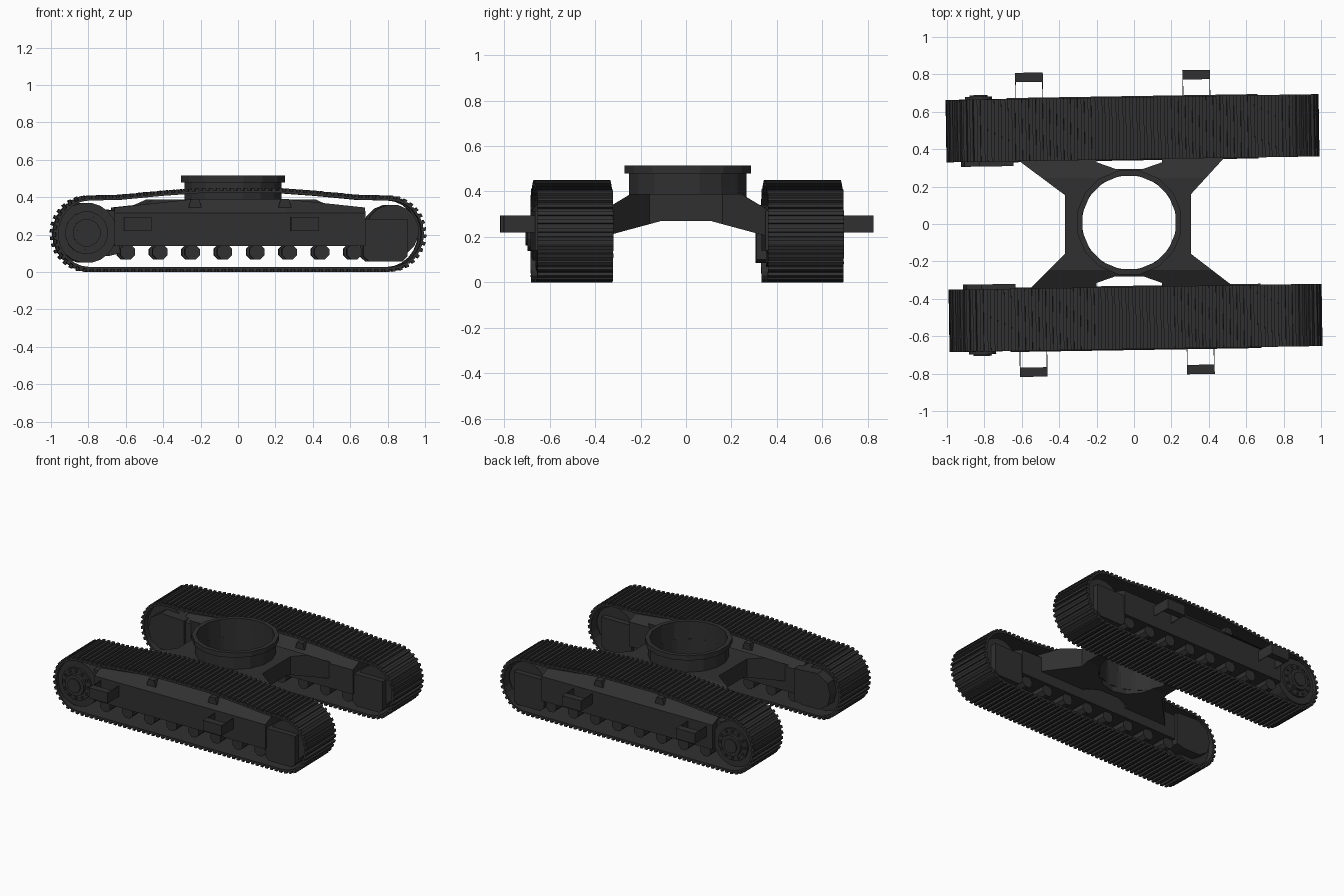
import bpy, bmesh, math
from mathutils import Matrix, Vector

if "Cube" in bpy.data.objects:
    bpy.data.objects.remove(bpy.data.objects["Cube"])

steel = bpy.data.materials.new("dark_steel")
steel.diffuse_color = (0.03, 0.03, 0.03, 1)
steel.use_nodes = True
steel.node_tree.nodes["Principled BSDF"].inputs["Base Color"].default_value = steel.diffuse_color

TURN = Matrix.Rotation(0.016, 4, 'Z')      # the tracks sit slightly turned
CY = 0.507                                 # track centre distance
HW = 0.1665                                # half track width


def finish(bm, name, matrix=Matrix()):
    bmesh.ops.transform(bm, matrix=matrix, verts=bm.verts)
    bmesh.ops.recalc_face_normals(bm, faces=bm.faces)
    mesh = bpy.data.meshes.new(name)
    bm.to_mesh(mesh)
    bm.free()
    mesh.materials.append(steel)
    obj = bpy.data.objects.new(name, mesh)
    bpy.context.collection.objects.link(obj)
    return obj


def box(bm, x0, x1, y0, y1, z0, z1):
    m = Matrix.Translation(((x0 + x1) / 2, (y0 + y1) / 2, (z0 + z1) / 2)) @ \
        Matrix.Diagonal((x1 - x0, y1 - y0, z1 - z0, 1))
    bmesh.ops.create_cube(bm, size=1, matrix=m)


def disc(bm, x, z, r, y0, y1, sides, r2=None):
    m = Matrix.Translation((x, (y0 + y1) / 2, z)) @ Matrix.Rotation(-math.pi / 2, 4, 'X') \
        @ Matrix.Rotation(math.pi / sides, 4, 'Z')
    bmesh.ops.create_cone(bm, cap_ends=True, segments=sides, radius1=r,
                          radius2=r if r2 is None else r2, depth=y1 - y0, matrix=m)


def prism_xz(bm, pts, y0, y1):
    a = [bm.verts.new((x, y0, z)) for x, z in pts]
    b = [bm.verts.new((x, y1, z)) for x, z in pts]
    bm.faces.new(a)
    bm.faces.new(b)
    for i in range(len(pts)):
        j = (i + 1) % len(pts)
        bm.faces.new((a[i], a[j], b[j], b[i]))


def belt_path():
    def arc(cx, a0):
        return [Vector((cx + 0.181 * math.cos(a0 + math.pi * i / 12), 0,
                        0.205 + 0.191 * math.sin(a0 + math.pi * i / 12))) for i in range(13)]
    top = [(0.65, 0.398), (0.42, 0.42), (0.2, 0.436), (-0.2, 0.436), (-0.42, 0.42), (-0.65, 0.398)]
    return arc(0.803, -math.pi / 2) + [Vector((x, 0, z)) for x, z in top] + arc(-0.803, math.pi / 2)


def build_belt(bm):
    pts = belt_path()
    n = len(pts)
    rings = []
    for i, p in enumerate(pts):
        t = (pts[(i + 1) % n] - pts[i - 1]).normalized()
        inner = p - Vector((t.z, 0, -t.x)) * 0.013
        rings.append([bm.verts.new((q.x, y, q.z)) for q, y in
                      ((p, -HW), (p, HW), (inner, HW), (inner, -HW))])
    for i in range(n):
        a, b = rings[i], rings[(i + 1) % n]
        for k in range(4):
            bm.faces.new((a[k], a[(k + 1) % 4], b[(k + 1) % 4], b[k]))
    # grouser bars at even distances along the loop
    lengths = [(pts[(i + 1) % n] - pts[i]).length for i in range(n)]
    count = 118
    step = sum(lengths) / count
    i, start = 0, 0.0
    for k in range(count):
        d = (k + 0.5) * step
        while d > start + lengths[i]:
            start += lengths[i]
            i += 1
        t = (pts[(i + 1) % n] - pts[i]).normalized()
        nrm = Vector((t.z, 0, -t.x))
        c = pts[i] + t * (d - start) + nrm * 0.005
        m = Matrix((t, (0, 1, 0), nrm)).transposed().to_4x4()
        m = Matrix.Translation(c) @ m @ Matrix.Diagonal((0.018, HW * 2, 0.018, 1))
        bmesh.ops.create_cube(bm, size=1, matrix=m)


def build_frame(bm):
    # long beam with a sloped, slightly arched roof
    rows = []
    for x, top in ((-0.67, 0.345), (-0.25, 0.39), (0.25, 0.39), (0.67, 0.345)):
        rows.append([bm.verts.new((x, y, z)) for y, z in
                     ((-0.172, 0.14), (0.172, 0.14), (0.172, 0.315), (0.1, top), (-0.1, top), (-0.172, 0.315))])
    for a, b in zip(rows, rows[1:]):
        for k in range(6):
            bm.faces.new((a[k], a[(k + 1) % 6], b[(k + 1) % 6], b[k]))
    bm.faces.new(rows[0])
    bm.faces.new(rows[-1])
    # small carrier blocks on the roof
    for x in (-0.24, 0.24):
        prism_xz(bm, [(x - 0.035, 0.345), (x + 0.035, 0.345), (x + 0.022, 0.39), (x - 0.022, 0.39)], -0.15, 0.15)


def build_rollers(bm):
    for i in range(8):
        disc(bm, -0.6 + i * 0.173, 0.107, 0.043, -0.15, 0.15, 8)


def build_sprocket(bm):
    disc(bm, -0.82, 0.21, 0.162, -0.12, 0.145, 20)
    disc(bm, -0.82, 0.21, 0.115, 0.145, 0.16, 16)
    disc(bm, -0.82, 0.21, 0.075, 0.16, 0.182, 12)
    disc(bm, -0.82, 0.21, 0.05, 0.182, 0.19, 12)
    for i in range(12):
        a = i * math.pi / 6
        disc(bm, -0.82 + 0.095 * math.cos(a), 0.21 + 0.095 * math.sin(a), 0.01, 0.158, 0.168, 6)
    # link between drive and beam
    box(bm, -0.74, -0.66, -0.12, 0.12, 0.14, 0.33)


def build_motor_cover(bm):
    prism_xz(bm, [(-0.64, 0.1), (-0.64, 0.33), (-0.82, 0.34), (-0.9, 0.29), (-0.92, 0.21),
                  (-0.9, 0.13), (-0.83, 0.085), (-0.7, 0.085)], -0.192, -0.1)


def build_idler(bm):
    disc(bm, 0.815, 0.22, 0.142, -0.12, 0.12, 16)
    prism_xz(bm, [(0.66, 0.085), (0.69, 0.057), (0.87, 0.057), (0.895, 0.085),
                  (0.895, 0.285), (0.66, 0.285)], -0.16, 0.16)


def build_steps(bm):
    for x in (-0.549, 0.345):
        box(bm, x - 0.074, x + 0.074, 0.256, 0.306, 0.22, 0.295)
        for e in (-0.072, 0.072):
            box(bm, x + e - 0.002, x + e + 0.002, 0.165, 0.26, 0.22, 0.295)


PARTS = {"track_belt": build_belt, "track_frame": build_frame, "rollers": build_rollers,
         "drive_sprocket": build_sprocket, "motor_cover": build_motor_cover,
         "idler": build_idler, "steps": build_steps}
for side, label in ((-1, "front"), (1, "back")):
    place = Matrix.Translation((0, 0.005, 0)) @ TURN @ Matrix.Diagonal((1, side, 1, 1)) \
        @ Matrix.Translation((0, CY, 0))
    for name, build in PARTS.items():
        bm = bmesh.new()
        build(bm)
        finish(bm, label + "_" + name, place)

# centre frame: X-shaped slab whose legs slope down to the tracks
outline = [(-0.37, -0.16), (-0.545, -0.335), (-0.6, -0.39), (-0.2, -0.39), (-0.2, -0.315), (-0.1, -0.28),
           (0.05, -0.28), (0.15, -0.315), (0.15, -0.39), (0.6, -0.39), (0.52, -0.325), (0.305, -0.16),
           (0.305, 0.16), (0.465, 0.335), (0.52, 0.39), (0.15, 0.39), (0.15, 0.33), (0.05, 0.295),
           (-0.1, 0.295), (-0.2, 0.33), (-0.2, 0.39), (-0.68, 0.39), (-0.605, 0.33), (-0.37, 0.155)]
bm = bmesh.new()
lower = bm.faces.new([bm.verts.new((x, y, 0)) for x, y in outline])
ext = bmesh.ops.extrude_face_region(bm, geom=[lower], use_keep_orig=True)
for v in ext["geom"]:
    if isinstance(v, bmesh.types.BMVert):
        v.co.z = 1
bmesh.ops.triangulate(bm, faces=[f for f in bm.faces if len(f.verts) > 4])
for y in (-0.245, -0.11, 0.11, 0.245):
    bmesh.ops.bisect_plane(bm, geom=bm.verts[:] + bm.edges[:] + bm.faces[:],
                           plane_co=(0, y, 0), plane_no=(0, 1, 0))
bmesh.ops.triangulate(bm, faces=bm.faces)
for v in bm.verts:
    a = abs(v.co.y)
    if v.co.z > 0.5:
        v.co.z = 0.388 - max(0, a - 0.245) * 0.6
    else:
        v.co.z = 0.27 - max(0, a - 0.11) * 0.27
hull = finish(bm, "centre_frame")

RING = Matrix.Translation((-0.026, 0.008, 0))
bm = bmesh.new()
bmesh.ops.create_cone(bm, cap_ends=True, segments=16, radius1=0.256, radius2=0.256, depth=2)
cutter = finish(bm, "ring_cutter", RING)
cutter.hide_render = True
cutter.hide_set(True)
cut = hull.modifiers.new("hole", 'BOOLEAN')
cut.operation = 'DIFFERENCE'
cut.solver = 'EXACT'
cut.object = cutter

# slewing ring: tube with a flange on top
profile = [(0.254, 0.272), (0.264, 0.272), (0.264, 0.48), (0.284, 0.48), (0.284, 0.515), (0.254, 0.515)]
bm = bmesh.new()
loops = [[bm.verts.new((r * math.cos(a), r * math.sin(a), z)) for r, z in profile]
         for a in [math.tau * (i + 0.5) / 16 for i in range(16)]]
for i in range(16):
    a, b = loops[i], loops[(i + 1) % 16]
    for k in range(6):
        bm.faces.new((a[k], b[k], b[(k + 1) % 6], a[(k + 1) % 6]))
finish(bm, "slewing_ring", RING)
